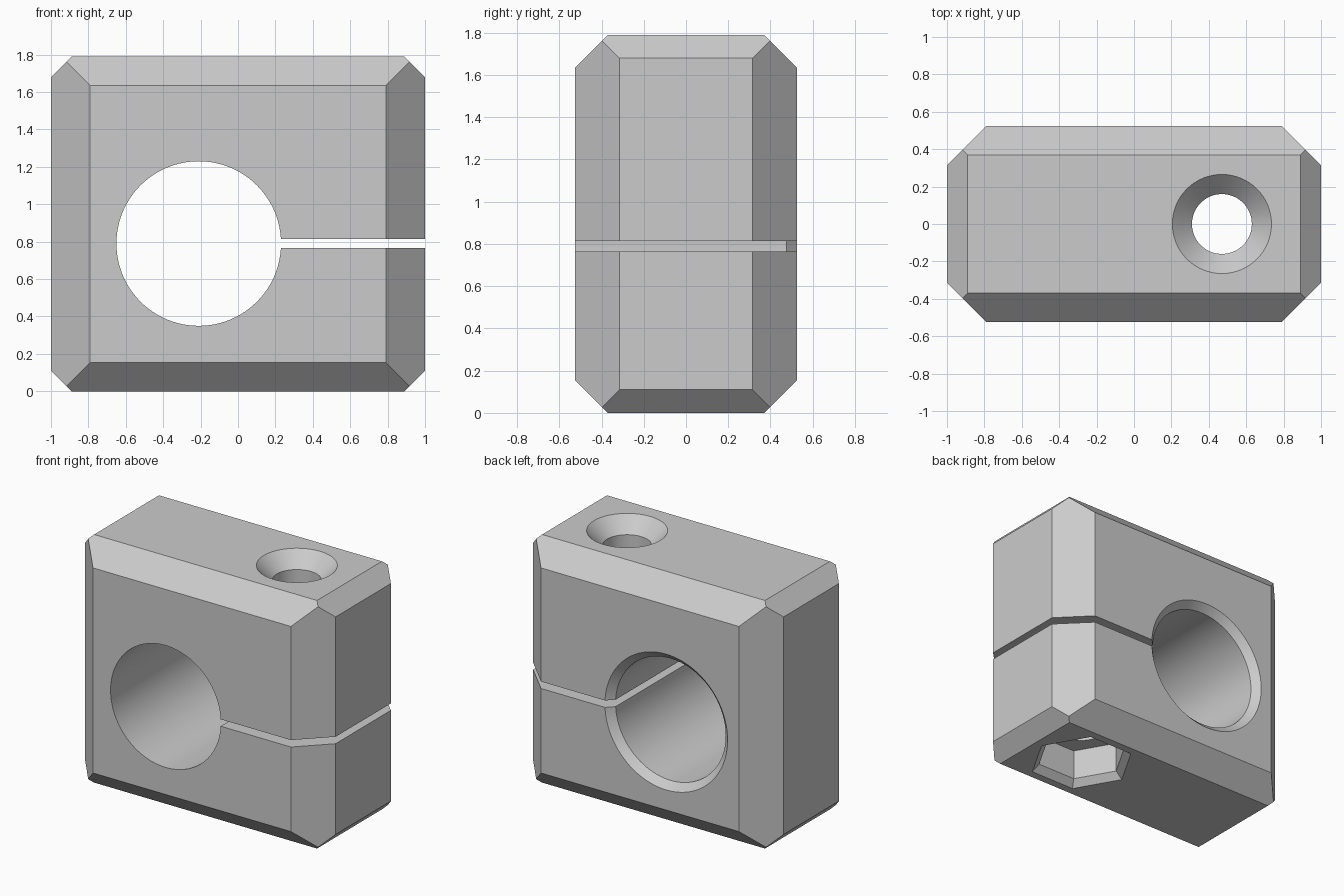
import bpy, bmesh, math
from mathutils import Matrix, Vector

if "Cube" in bpy.data.objects:
    bpy.data.objects.remove(bpy.data.objects["Cube"])

SIZE = Vector((2.0, 1.05, 1.79))
HALF = SIZE / 2
BORE_X, BORE_Z, BORE_R = -0.21, 0.79, 0.44
BOLT_X, BOLT_R = 0.47, 0.16
SLOT = 0.05
LIP = 0.05

steel = bpy.data.materials.new("light_grey")
steel.use_nodes = True
grey = (0.6, 0.6, 0.6, 1)
steel.diffuse_color = grey
steel.node_tree.nodes["Principled BSDF"].inputs["Base Color"].default_value = grey


def to_object(bm, name):
    bmesh.ops.recalc_face_normals(bm, faces=bm.faces)
    mesh = bpy.data.meshes.new(name)
    bm.to_mesh(mesh)
    bm.free()
    mesh.materials.append(steel)
    obj = bpy.data.objects.new(name, mesh)
    bpy.context.collection.objects.link(obj)
    return obj


def box(name, size, centre):
    bm = bmesh.new()
    bmesh.ops.create_cube(bm, size=1, matrix=Matrix.Translation(centre) @ Matrix.Diagonal((*size, 1)))
    return to_object(bm, name)


def turned(name, profile, sides, matrix):
    """Closed solid with rings of (radius, height) stacked along local z."""
    bm = bmesh.new()
    rings = [[bm.verts.new((r * math.cos(i * math.tau / sides), r * math.sin(i * math.tau / sides), h))
              for i in range(sides)] for r, h in profile]
    for low, high in zip(rings, rings[1:]):
        for i in range(sides):
            j = (i + 1) % sides
            bm.faces.new((low[i], low[j], high[j], high[i]))
    bm.faces.new(rings[0])
    bm.faces.new(rings[-1])
    bm.transform(matrix)
    return to_object(bm, name)


def carve(target, cutter):
    cutter.hide_render = True
    mod = target.modifiers.new("cut", 'BOOLEAN')
    mod.operation = 'DIFFERENCE'
    mod.solver = 'EXACT'
    mod.object = cutter
    bpy.context.view_layer.objects.active = target
    bpy.ops.object.modifier_apply(modifier=mod.name)
    bpy.data.objects.remove(cutter)


# Block with a different chamfer on each direction of edge
bm = bmesh.new()
bmesh.ops.create_cube(bm, size=1, matrix=Matrix.Diagonal((*SIZE, 1)))
for a, b, chamfer in ((0, 1, 0.21), (0, 2, 0.11), (1, 2, 0.155)):
    for sa in (-1, 1):
        for sb in (-1, 1):
            normal, point = Vector(), Vector()
            normal[a], normal[b] = sa, sb
            point[a], point[b] = sa * (HALF[a] - chamfer), sb * HALF[b]
            cut = bmesh.ops.bisect_plane(bm, geom=bm.verts[:] + bm.edges[:] + bm.faces[:],
                                         plane_co=point, plane_no=normal, clear_outer=True)
            edges = [e for e in cut["geom_cut"] if isinstance(e, bmesh.types.BMEdge)]
            bmesh.ops.contextual_create(bm, geom=edges)
bmesh.ops.translate(bm, verts=bm.verts, vec=(0, 0, HALF.z))
block = to_object(bm, "clamp_block")

# Main bore, with a bevelled lip at the back
back = Matrix.Translation((BORE_X, 0, BORE_Z)) @ Matrix.Rotation(-math.pi / 2, 4, 'X')
over = 0.1
carve(block, turned("bore_cutter", [(BORE_R, -HALF.y - over), (BORE_R, HALF.y - LIP),
                                    (BORE_R + LIP + over, HALF.y + over)], 96, back))

# Clamping slot from the bore out through the side
carve(block, box("slot_cutter", (HALF.x - BORE_X + over, 2 * SIZE.y, SLOT),
                 ((BORE_X + HALF.x + over) / 2, 0, BORE_Z)))

# Bolt hole with a countersink on top
SINK = 0.105
carve(block, turned("bolt_cutter", [(BOLT_R, -over), (BOLT_R, SIZE.z - SINK),
                                    (BOLT_R + SINK + over, SIZE.z + over)], 64,
                    Matrix.Translation((BOLT_X, 0, 0))))

# Hexagonal nut pocket underneath, with a bevelled rim
NUT_R, NUT_DEPTH = 0.31, 0.27
carve(block, turned("nut_cutter", [(NUT_R + LIP + over, -over), (NUT_R, LIP),
                                   (NUT_R, NUT_DEPTH)], 6, Matrix.Translation((BOLT_X, 0, 0))))

# Smooth round walls, sharp edges kept
bpy.ops.object.select_all(action='DESELECT')
block.select_set(True)
bpy.context.view_layer.objects.active = block
bpy.ops.object.shade_smooth_by_angle(angle=math.radians(25))
